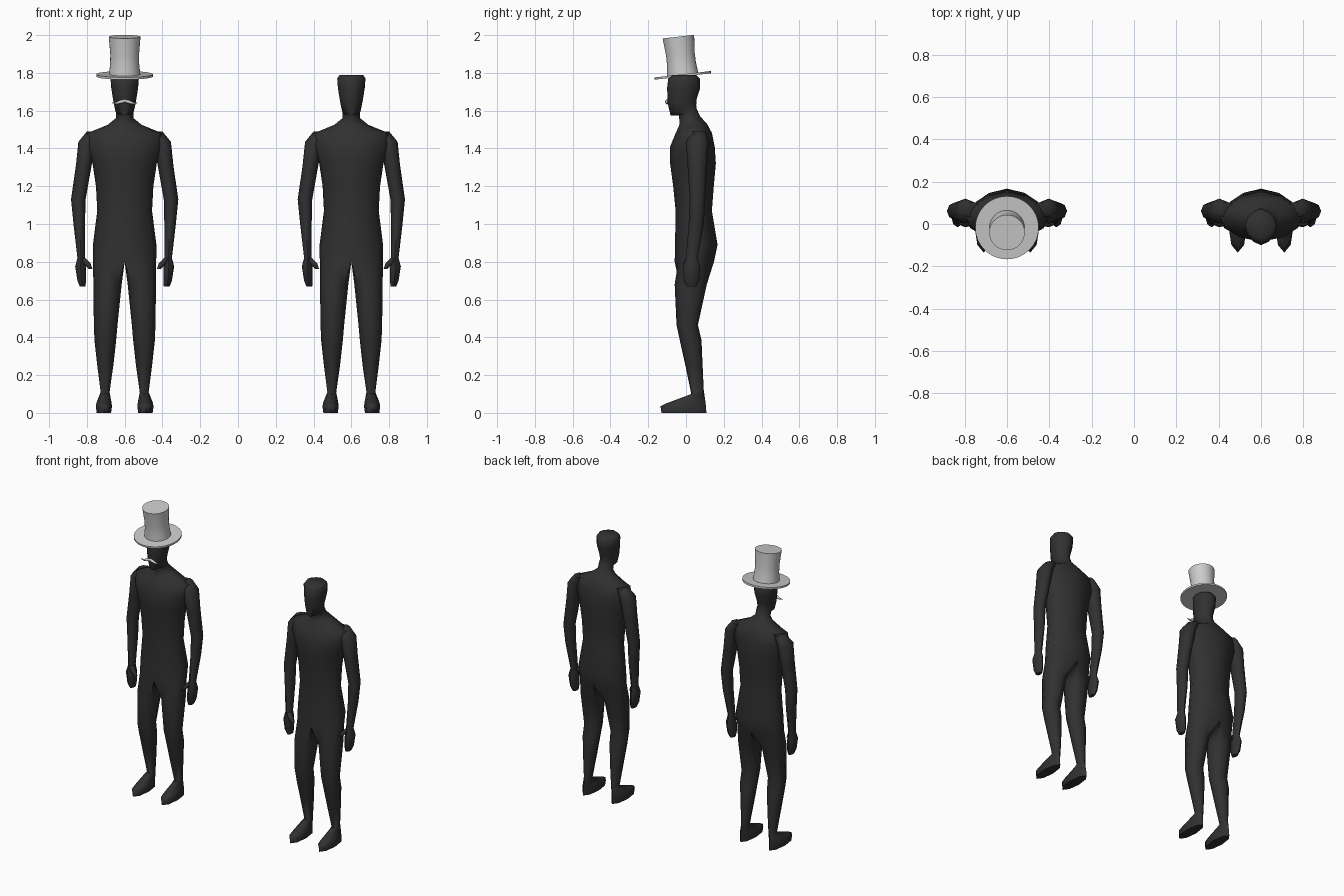
import bpy, bmesh, math

if "Cube" in bpy.data.objects:
    bpy.data.objects.remove(bpy.data.objects["Cube"])

dark = bpy.data.materials.new("dark_body")
dark.diffuse_color = (0.03, 0.03, 0.03, 1)
dark.use_nodes = True
dark.node_tree.nodes["Principled BSDF"].inputs["Base Color"].default_value = dark.diffuse_color

# Cross-sections: (across inner->outer 0..1, depth front->back -1..1)
LIMB = [(.15, -.7), (.5, -1), (.85, -.7), (1, 0), (.85, .7), (.5, 1), (.15, .7), (0, 0)]
TORSO = [(0, -1), (.5, -.82), (.87, -.45), (1, 0), (.87, .45), (.5, .82), (0, 1), (0, 0)]


def ring(bm, table, z, yf, yb, xin, xout, dz=0):
    """Horizontal section; dz raises its back edge."""
    return [bm.verts.new((xin + (xout - xin) * u,
                          (yf + yb) / 2 + (yb - yf) / 2 * t,
                          z + dz * (t + 1) / 2)) for u, t in table]


def loft(bm, rings):
    for a, b in zip(rings, rings[1:]):
        n = len(a)
        for i in range(n):
            bm.faces.new((a[i], a[(i + 1) % n], b[(i + 1) % n], b[i]))
    bm.faces.new(rings[0])
    bm.faces.new(rings[-1])


def finish(bm, name):
    bmesh.ops.recalc_face_normals(bm, faces=bm.faces)
    me = bpy.data.meshes.new(name)
    bm.to_mesh(me)
    bm.free()
    ob = bpy.data.objects.new(name, me)
    bpy.context.collection.objects.link(ob)
    return ob


def smooth(ob, angle):
    bpy.ops.object.select_all(action='DESELECT')
    ob.select_set(True)
    bpy.context.view_layer.objects.active = ob
    bpy.ops.object.shade_smooth_by_angle(angle=math.radians(angle))


# Rows: z, y front, y back, x inner, x outer, rise of the back edge
LEG = [(0, -.13, .108, .072, .148), (.035, -.135, .106, .067, .153),
       (.052, -.10, .102, .07, .148, .012), (.10, .028, .094, .08, .127, .02),
       (.25, -.003, .088, .06, .145), (.385, -.033, .082, .045, .16),
       (.465, -.05, .063, .038, .163), (.68, -.06, .11, .016, .166)]
BODY = [(.80, -.06, .148, 0, .167), (.89, -.058, .167, 0, .168),
        (1.07, -.055, .137, 0, .145), (1.2, -.068, .147, 0, .152),
        (1.32, -.084, .158, 0, .17), (1.41, -.084, .152, 0, .2),
        (1.48, -.055, .138, 0, .2), (1.525, -.035, .115, 0, .09),
        (1.55, -.035, .075, 0, .047, .02)]
HEAD = [(1.575, -.038, .056, 0, .047, .035), (1.574, -.082, .054, 0, .05, .055),
        (1.64, -.097, .056, 0, .06, .02), (1.72, -.1, .075, 0, .071),
        (1.77, -.094, .073, 0, .075), (1.79, -.07, .052, 0, .062)]
ARM = [(1.49, .03, .105, .12, .2), (1.435, 0, .12, .15, .245),
       (1.31, .008, .112, .175, .258), (1.13, .02, .102, .207, .284),
       (1.0, .014, .094, .21, .271), (.82, 0, .062, .211, .25),
       (.775, -.015, .075, .206, .262), (.70, -.012, .07, .205, .25),
       (.67, .002, .055, .207, .238)]
THUMB = [(.82, .0, .03, .208, .235), (.79, -.015, .022, .18, .218),
         (.762, -.012, .014, .171, .19)]

# Half body, mirrored: leg flows into torso, neck and head
bm = bmesh.new()
loft(bm, [ring(bm, LIMB, *r) for r in LEG] + [ring(bm, TORSO, *r) for r in BODY + HEAD])
inner = [f for f in bm.faces if all(abs(v.co.x) < 1e-5 for v in f.verts)]
bmesh.ops.delete(bm, geom=inner, context='FACES')
bmesh.ops.remove_doubles(bm, verts=bm.verts, dist=1e-5)
for rows in (ARM, THUMB):
    loft(bm, [ring(bm, LIMB, *r) for r in rows])
body = finish(bm, "figure_right")
body.data.materials.append(dark)
smooth(body, 60)
mirror = body.modifiers.new("mirror", 'MIRROR')
mirror.merge_threshold = .0005
body.location.x = .6

# Second figure shares the mesh
twin = body.copy()
twin.name = "figure_left"
twin.location.x = -.6
bpy.context.collection.objects.link(twin)

# Top hat: turned profile, tipped forward
bm = bmesh.new()
profile = [(0, -.006), (.15, -.006), (.15, .006), (.083, .006), (.077, .06),
           (.076, .11), (.084, .206), (0, .206)]
vs = [bm.verts.new((r, 0, z)) for r, z in profile]
es = [bm.edges.new(p) for p in zip(vs, vs[1:])]
bmesh.ops.spin(bm, geom=vs + es, cent=(0, 0, 0), axis=(0, 0, 1),
               angle=math.tau, steps=32)
bmesh.ops.remove_doubles(bm, verts=bm.verts, dist=1e-4)
hat = finish(bm, "top_hat")
hat.location = (-.6, -.017, 1.787)
hat.rotation_euler.x = math.radians(6.5)
smooth(hat, 40)

# Moustache: tapered tube across the face
cu = bpy.data.curves.new("moustache", 'CURVE')
cu.dimensions = '3D'
cu.bevel_depth = .01
cu.bevel_resolution = 2
sp = cu.splines.new('POLY')
path = [(-.068, 1.641, .1), (-.045, 1.639, .6), (-.02, 1.647, 1), (0, 1.652, .8),
        (.02, 1.647, 1), (.045, 1.639, .6), (.068, 1.641, .1)]
sp.points.add(len(path) - 1)
for p, (x, z, r) in zip(sp.points, path):
    p.co = (x, -.101, z, 1)
    p.radius = r
tache = bpy.data.objects.new("moustache", cu)
tache.location.x = -.6
bpy.context.collection.objects.link(tache)
bpy.ops.object.select_all(action='DESELECT')
tache.select_set(True)
bpy.context.view_layer.objects.active = tache
bpy.ops.object.convert(target='MESH')
